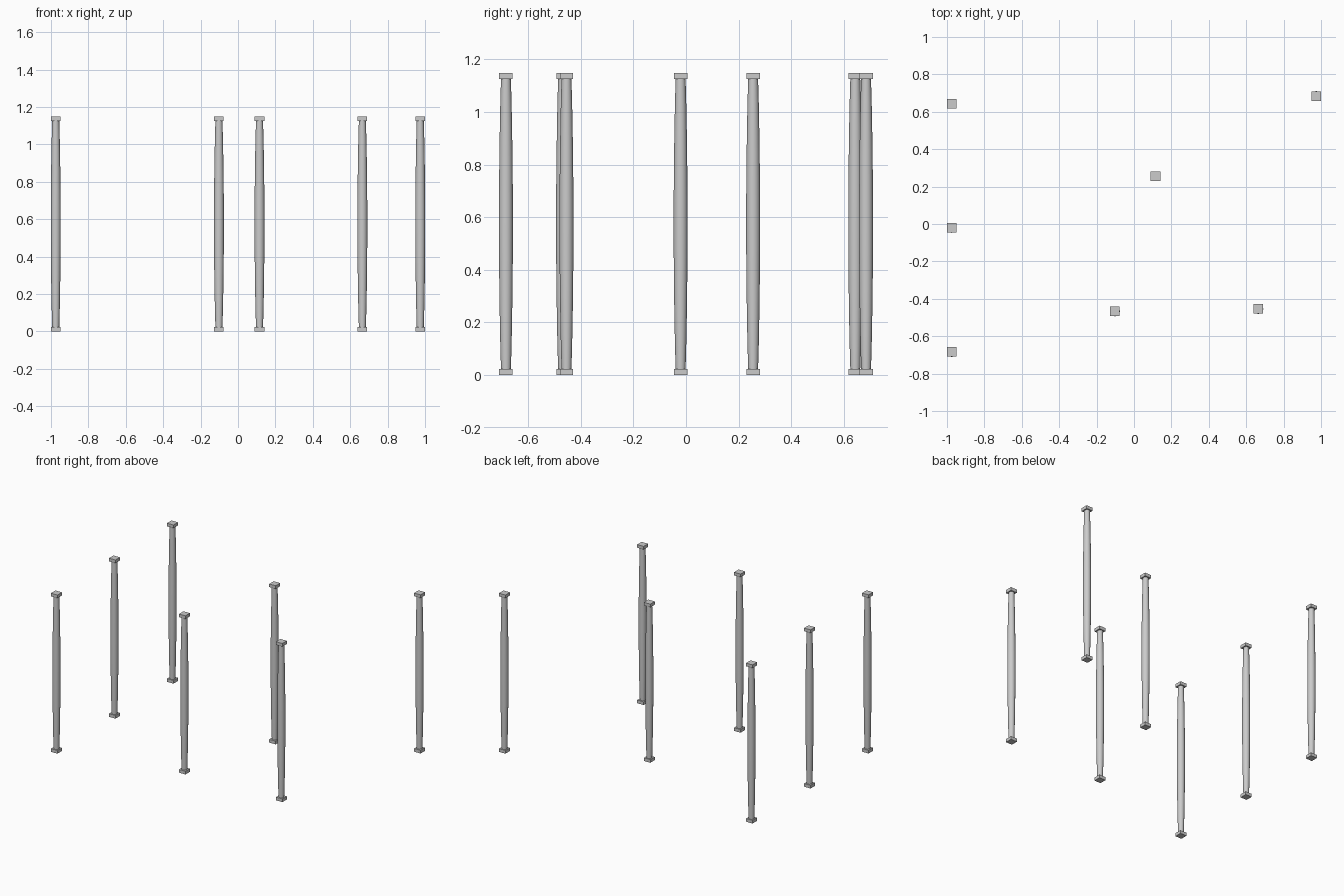
import bpy, bmesh, math

if "Cube" in bpy.data.objects:
    bpy.data.objects.remove(bpy.data.objects["Cube"])

HEIGHT = 1.148
CAP = 0.023      # plate thickness
HALF = 0.0255    # plate half width
SIDES = 20
POSITIONS = [(-0.9745, 0.643), (-0.9745, -0.0205), (-0.9745, -0.684),
             (-0.102, -0.467), (0.115, 0.255), (0.665, -0.454), (0.9745, 0.684)]


def shaft_profile(n=12):
    # gentle swelling towards the middle (entasis)
    z0, z1 = CAP, HEIGHT - CAP
    for i in range(n + 1):
        t = i / n
        yield 0.0188 + 0.0077 * math.sin(math.pi * t) ** 0.8, z0 + (z1 - z0) * t


def finish(bm, name, loc):
    bmesh.ops.recalc_face_normals(bm, faces=bm.faces[:])
    mesh = bpy.data.meshes.new(name)
    bm.to_mesh(mesh)
    bm.free()
    ob = bpy.data.objects.new(name, mesh)
    ob.location = loc
    bpy.context.collection.objects.link(ob)
    return ob


def make_shaft(name, x, y):
    bm = bmesh.new()
    rings = [[bm.verts.new((r * math.cos(2 * math.pi * k / SIDES),
                            r * math.sin(2 * math.pi * k / SIDES), z))
              for k in range(SIDES)] for r, z in shaft_profile()]
    for a, b in zip(rings, rings[1:]):
        for k in range(SIDES):
            j = (k + 1) % SIDES
            bm.faces.new((a[k], a[j], b[j], b[k])).smooth = True
    bm.faces.new(rings[0][::-1])
    bm.faces.new(rings[-1])
    return finish(bm, name, (x, y, 0))


def make_plate(name, x, y, z):
    bm = bmesh.new()
    bmesh.ops.create_cube(bm, size=1)
    bmesh.ops.scale(bm, vec=(2 * HALF, 2 * HALF, CAP), verts=bm.verts[:])
    return finish(bm, name, (x, y, z))


# seven free-standing columns: base plate, shaft, top plate
for i, (x, y) in enumerate(POSITIONS, 1):
    make_plate(f"column_{i}_base", x, y, CAP / 2)
    make_shaft(f"column_{i}_shaft", x, y)
    make_plate(f"column_{i}_capital", x, y, HEIGHT - CAP / 2)
